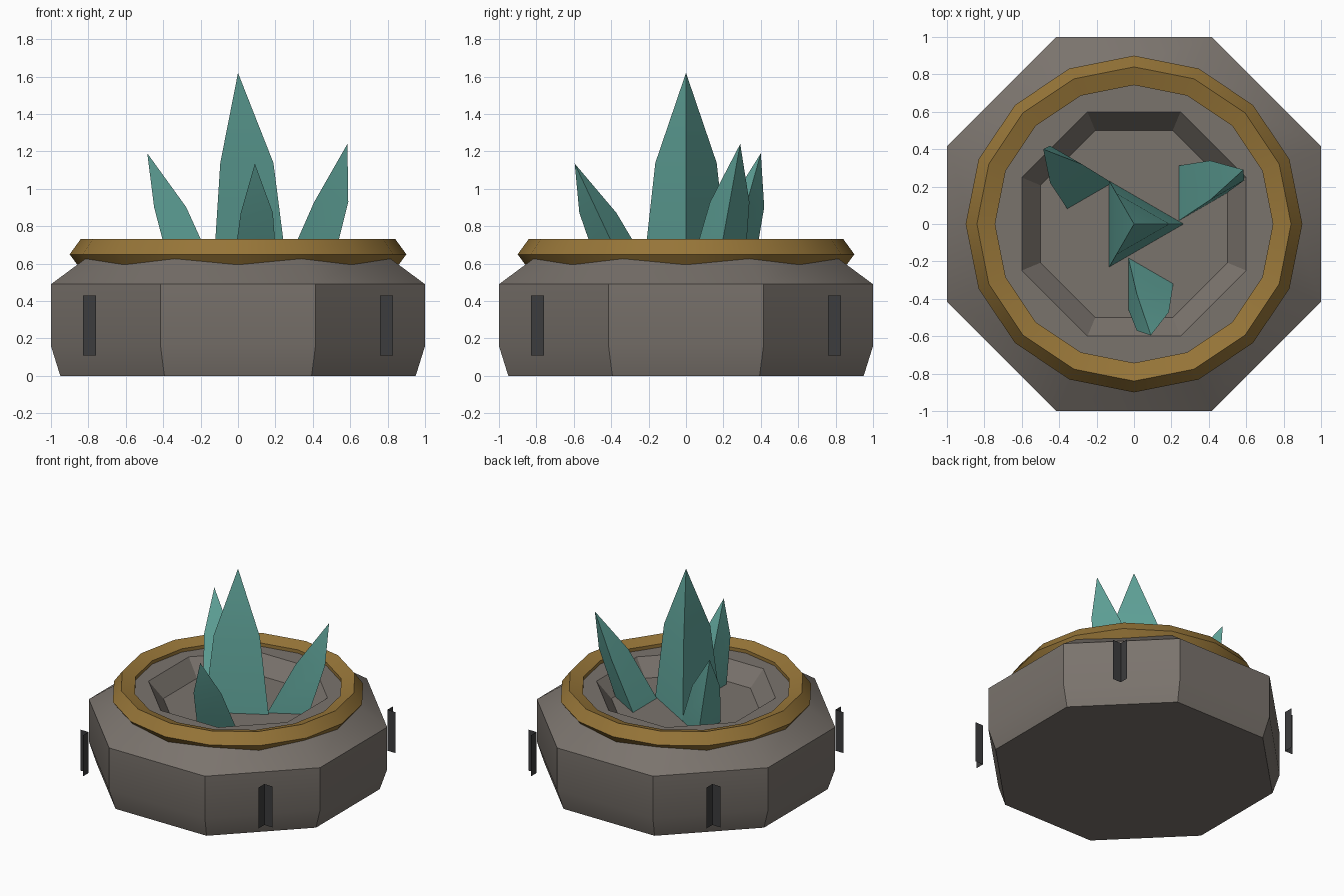
import bpy, bmesh
from math import cos, sin, pi, radians
from mathutils import Vector

if "Cube" in bpy.data.objects:
    bpy.data.objects.remove(bpy.data.objects["Cube"], do_unlink=True)


def make_material(name, rgb):
    mat = bpy.data.materials.new(name)
    mat.use_nodes = True
    mat.diffuse_color = (*rgb, 1)
    bsdf = next(n for n in mat.node_tree.nodes if n.type == "BSDF_PRINCIPLED")
    bsdf.inputs["Base Color"].default_value = (*rgb, 1)
    return mat


stone = make_material("warm grey stone", (0.195, 0.172, 0.152))
gold = make_material("dull gold", (0.31, 0.18, 0.04))
teal = make_material("teal crystal", (0.12, 0.38, 0.33))
dark = make_material("dark slot", (0.045, 0.045, 0.047))


def finish(obj, mat):
    obj.data.materials.append(mat)
    bpy.ops.object.select_all(action="DESELECT")
    obj.select_set(True)
    bpy.context.view_layer.objects.active = obj
    bpy.ops.object.shade_smooth_by_angle(angle=radians(30))


def add_object(name, bm, mat):
    mesh = bpy.data.meshes.new(name)
    bm.to_mesh(mesh)
    bm.free()
    obj = bpy.data.objects.new(name, mesh)
    bpy.context.collection.objects.link(obj)
    finish(obj, mat)


def loft(name, sides, turn, rings, mat, tip=None):
    """Skin regular polygons given as (centre, radius); end in a tip or a cap."""
    bm = bmesh.new()
    loops = []
    for centre, radius in rings:
        angles = [turn + 2 * pi * i / sides for i in range(sides)]
        loops.append([bm.verts.new(Vector(centre) + radius * Vector((cos(a), sin(a), 0)))
                      for a in angles])
    for low, high in zip(loops, loops[1:]):
        for i in range(sides):
            j = (i + 1) % sides
            bm.faces.new((low[i], low[j], high[j], high[i]))
    bm.faces.new(loops[0][::-1])
    if tip is None:
        bm.faces.new(loops[-1])
    else:
        top = bm.verts.new(tip)
        for i in range(sides):
            bm.faces.new((loops[-1][i], loops[-1][(i + 1) % sides], top))
    add_object(name, bm, mat)


# Octagonal base with sloped shoulder and sunken floor: (apothem, height)
FLOOR = 0.55
profile = [(0.95, 0), (1, 0.16), (1, 0.49), (0.75, 0.675), (0.6, 0.675), (0.5, FLOOR)]
loft("stone_base", 8, pi / 8, [((0, 0, z), a / cos(pi / 8)) for a, z in profile], stone)

# Faceted gold rim
bpy.ops.mesh.primitive_torus_add(major_segments=16, minor_segments=5, major_radius=0.813,
                                 minor_radius=0.087, location=(0, 0, 0.65))
rim = bpy.context.object
rim.name = "gold_rim"
finish(rim, gold)


# Three-sided crystals, leaning from the base centre to the tip
def crystal(name, x, y, radius, tip):
    base, tip = Vector((x, y, FLOOR)), Vector(tip)
    loft(name, 3, 0, [(base, radius), (base.lerp(tip, 0.55), radius * 0.715)], teal, tip)


crystal("centre_crystal", 0, 0, 0.265, (0, 0, 1.62))
crystal("right_crystal", -0.277, 0.22, 0.16, (-0.485, 0.4, 1.19))
crystal("left_crystal", 0.325, 0.165, 0.17, (0.585, 0.29, 1.24))
crystal("front_crystal", 0.05, -0.32, 0.16, (0.09, -0.595, 1.135))

# Open angled slots standing off the four diagonal sides
for side, sx in (("left", 1), ("right", -1)):
    for end, sy in (("front", -1), ("back", 1)):
        bm = bmesh.new()
        path = [(0.83, 0.76), (0.76, 0.76), (0.76, 0.83)]
        if sx * sy < 0:
            path.reverse()
        low, high = [[bm.verts.new((sx * x, sy * y, z)) for x, y in path]
                     for z in (0.11, 0.43)]
        for i in range(2):
            bm.faces.new((low[i + 1], low[i], high[i], high[i + 1]))
        add_object(f"{end}_{side}_slot", bm, dark)
